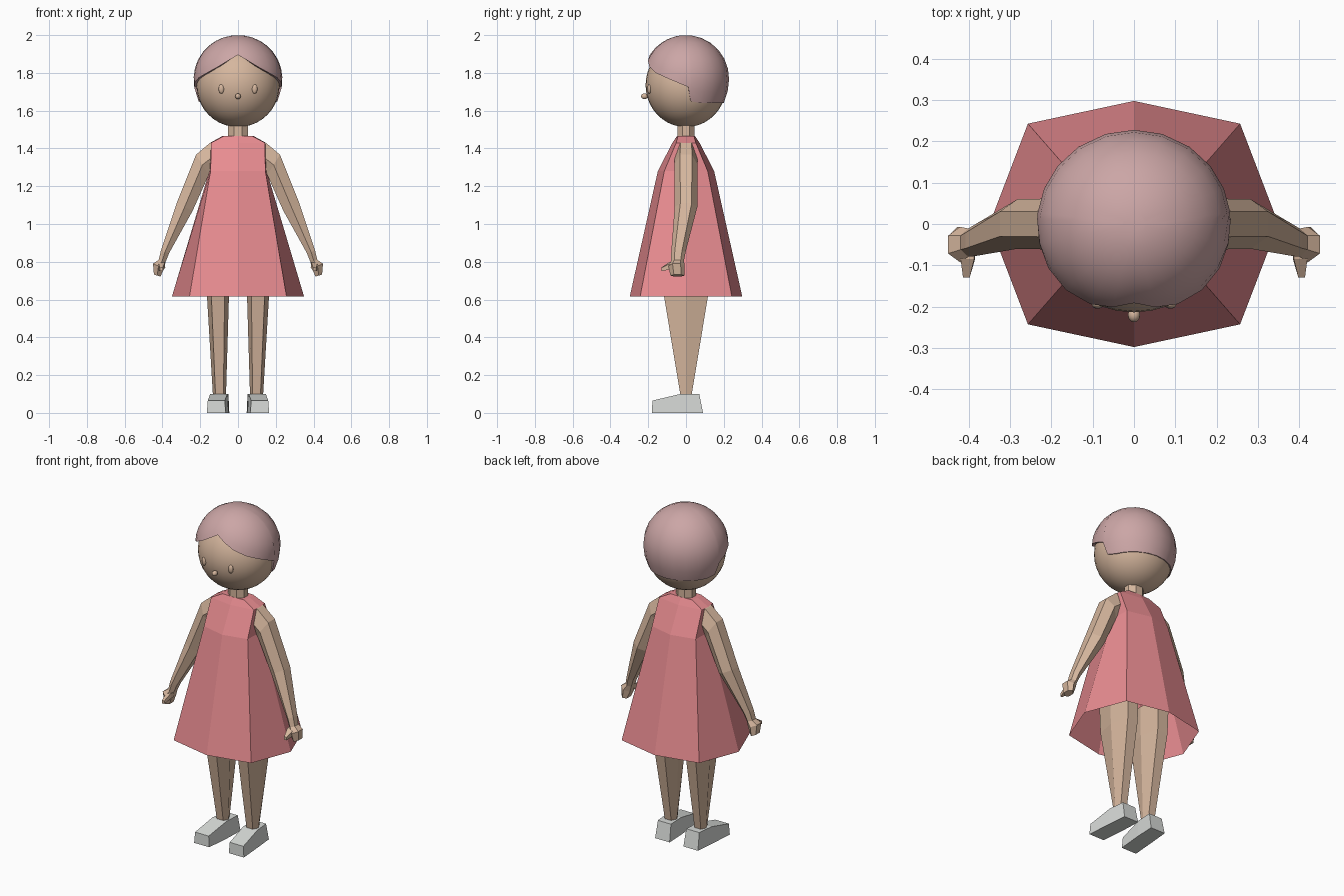
import bpy, bmesh, math
from mathutils import Vector

if "Cube" in bpy.data.objects:
    bpy.data.objects.remove(bpy.data.objects["Cube"])


def material(name, rgb):
    m = bpy.data.materials.new(name)
    m.diffuse_color = (*rgb, 1)
    m.use_nodes = True
    m.node_tree.nodes["Principled BSDF"].inputs["Base Color"].default_value = m.diffuse_color
    return m


SKIN = material("skin", (0.67, 0.47, 0.34))
PINK = material("pink cloth", (0.83, 0.27, 0.29))
HAIR = material("dusty rose hair", (0.60, 0.38, 0.38))
GREY = material("light grey shoe", (0.68, 0.70, 0.68))


def finish(bm, name, mat, smooth=None):
    bmesh.ops.recalc_face_normals(bm, faces=bm.faces)
    me = bpy.data.meshes.new(name)
    bm.to_mesh(me)
    bm.free()
    me.materials.append(mat)
    ob = bpy.data.objects.new(name, me)
    bpy.context.collection.objects.link(ob)
    if smooth:
        bpy.ops.object.select_all(action='DESELECT')
        bpy.context.view_layer.objects.active = ob
        ob.select_set(True)
        bpy.ops.object.shade_smooth_by_angle(angle=math.radians(smooth))
    return ob


def loft(name, mat, rings, cap_start=True, cap_end=True, side=1, smooth=None):
    """Skin a list of closed rings; side=-1 mirrors across x."""
    bm = bmesh.new()
    vs = [[bm.verts.new((side * p[0], p[1], p[2])) for p in r] for r in rings]
    n = len(rings[0])
    for a, b in zip(vs, vs[1:]):
        for i in range(n):
            j = (i + 1) % n
            bm.faces.new((a[i], a[j], b[j], b[i]))
    if cap_start:
        bm.faces.new(vs[0])
    if cap_end:
        bm.faces.new(vs[-1])
    return finish(bm, name, mat, smooth)


def ellipsoid(name, mat, centre, radii, seg=32, rows=20):
    bm = bmesh.new()
    bmesh.ops.create_uvsphere(bm, u_segments=seg, v_segments=rows, radius=1)
    bmesh.ops.scale(bm, vec=radii, verts=bm.verts)
    bmesh.ops.translate(bm, vec=centre, verts=bm.verts)
    return finish(bm, name, mat, 60)


def oval(cx, cy, z, rx, ry, n=8):
    k = math.cos(math.pi / n)
    return [(cx + rx / k * math.cos(2 * math.pi * (i + .5) / n),
             cy + ry / k * math.sin(2 * math.pi * (i + .5) / n), z) for i in range(n)]


# Head, neck and face
ellipsoid("head", SKIN, (0, 0, 1.735), (0.22, 0.214, 0.222))
loft("neck", SKIN, [oval(0, 0, 1.42, .053, .045), oval(0, 0, 1.57, .053, .045)])
ellipsoid("nose", SKIN, (0, -0.22, 1.676), (0.015, 0.018, 0.015), 12, 8)
for s, tag in ((1, "left"), (-1, "right")):
    ellipsoid(tag + "_eye", SKIN, (s * .088, -.194, 1.715), (.015, .011, .025), 16, 10)

# Hair cap: hairline height by azimuth from the front, swept down from the crown
HAIRLINE = [(0, 1.895), (14, 1.865), (28, 1.832), (45, 1.80), (62, 1.775), (78, 1.75),
            (93, 1.725), (97, 1.65), (112, 1.64), (128, 1.64), (145, 1.64), (163, 1.64)]
line = HAIRLINE + [(180, 1.64)] + [(360 - t, z) for t, z in reversed(HAIRLINE[1:])]
CZ = 1.77


def hair_point(t, z, inset=1.0):
    rz = 0.23 if z > CZ else 0.27
    r = math.sqrt(max(0, 1 - ((z - CZ) / rz) ** 2)) * inset
    a = math.radians(t)
    return (0.235 * r * math.sin(a), -0.228 * r * math.cos(a), z)


rows = []
for k in range(9):
    rings = []
    for t, zl in line:
        rz = 0.23 if zl > CZ else 0.27
        end = math.acos((zl - CZ) / rz)
        phi = 0.12 + (end - 0.12) * k / 8
        c = math.cos(phi)
        rings.append(hair_point(t, CZ + c * (0.23 if c > 0 else 0.27)))
    rows.append(rings)
rows.append([hair_point(t, z + .004, 0.86) for t, z in line])
loft("hair", HAIR, rows, cap_end=False, smooth=25)


# Dress: eight-sided flared shell, open at the hem
def dress_ring(z, side, cx, cy, front):
    return [(0, -front, z), (cx, -cy, z), (side, 0, z), (cx, cy, z),
            (0, front, z), (-cx, cy, z), (-side, 0, z), (-cx, -cy, z)]


loft("dress", PINK, [dress_ring(.615, .35, .257, .243, .298),
                     dress_ring(1.28, .152, .145, .115, .149),
                     dress_ring(1.43, .147, .142, .052, .072),
                     dress_ring(1.467, .08, .072, .042, .047)], cap_start=False)


# Arm rings: outer point, inner point (x, z), depth centre and half depth
def arm_ring(ox, oz, ix, iz, yc, hy):
    out = []
    for i in range(6):
        a = math.radians(30 + 60 * i)
        u = math.cos(a) / math.cos(math.radians(30)) / 2
        out.append(((ox + ix) / 2 + (ox - ix) * u, yc + hy * math.sin(a),
                    (oz + iz) / 2 + (oz - iz) * u))
    return out


ARM = [arm_ring(.12, 1.44, .13, 1.27, 0, .058),
       arm_ring(.150, 1.428, .140, 1.265, 0, .06),
       arm_ring(.222, 1.367, .155, 1.26, 0, .062),
       arm_ring(.325, 1.11, .24, 1.07, 0, .06),
       arm_ring(.408, .86, .365, .845, -.04, .038),
       arm_ring(.42, .81, .383, .80, -.045, .034)]
HAND = [arm_ring(.42, .81, .383, .80, -.045, .034),
        arm_ring(.45, .79, .392, .765, -.05, .043),
        arm_ring(.445, .732, .41, .722, -.045, .038)]
THUMB = [[(x, y, z) for x, z in ((.385, .77), (.42, .76), (.42, .79), (.387, .80))]
         for y in (-.06, -.085)]
THUMB.append([(x, -.13, z) for x, z in ((.398, .752), (.414, .75), (.414, .768), (.398, .77))])


# Leg cross-section, flat at front and back with bulging sides
def leg_ring(cx, z, rx, ry):
    return [(cx + rx * u, ry * v, z) for u, v in
            ((-.6, -1), (.6, -1), (1, 0), (.6, 1), (-.6, 1), (-1, 0))]


LEG = [leg_ring(.098, .08, .034, .027), leg_ring(.106, .615, .058, .116),
       leg_ring(.108, .80, .062, .12)]


# Shoe sections from heel to toe, toes turned slightly outward
def shoe_ring(cx, hw, yb, yt, h):
    return [(cx - hw, yb, 0), (cx + hw, yb, 0), (cx + hw * .9, yt, h), (cx - hw * .9, yt, h)]


SHOE = [shoe_ring(.094, .048, .09, .07, .1), shoe_ring(.102, .051, -.03, -.03, .1),
        shoe_ring(.115, .05, -.18, -.178, .065)]

for s, tag in ((1, "left"), (-1, "right")):
    loft(tag + "_arm", SKIN, ARM, side=s)
    loft(tag + "_hand", SKIN, HAND, side=s)
    loft(tag + "_thumb", SKIN, THUMB, side=s)
    loft(tag + "_leg", SKIN, LEG, side=s)
    loft(tag + "_shoe", GREY, SHOE, side=s)
